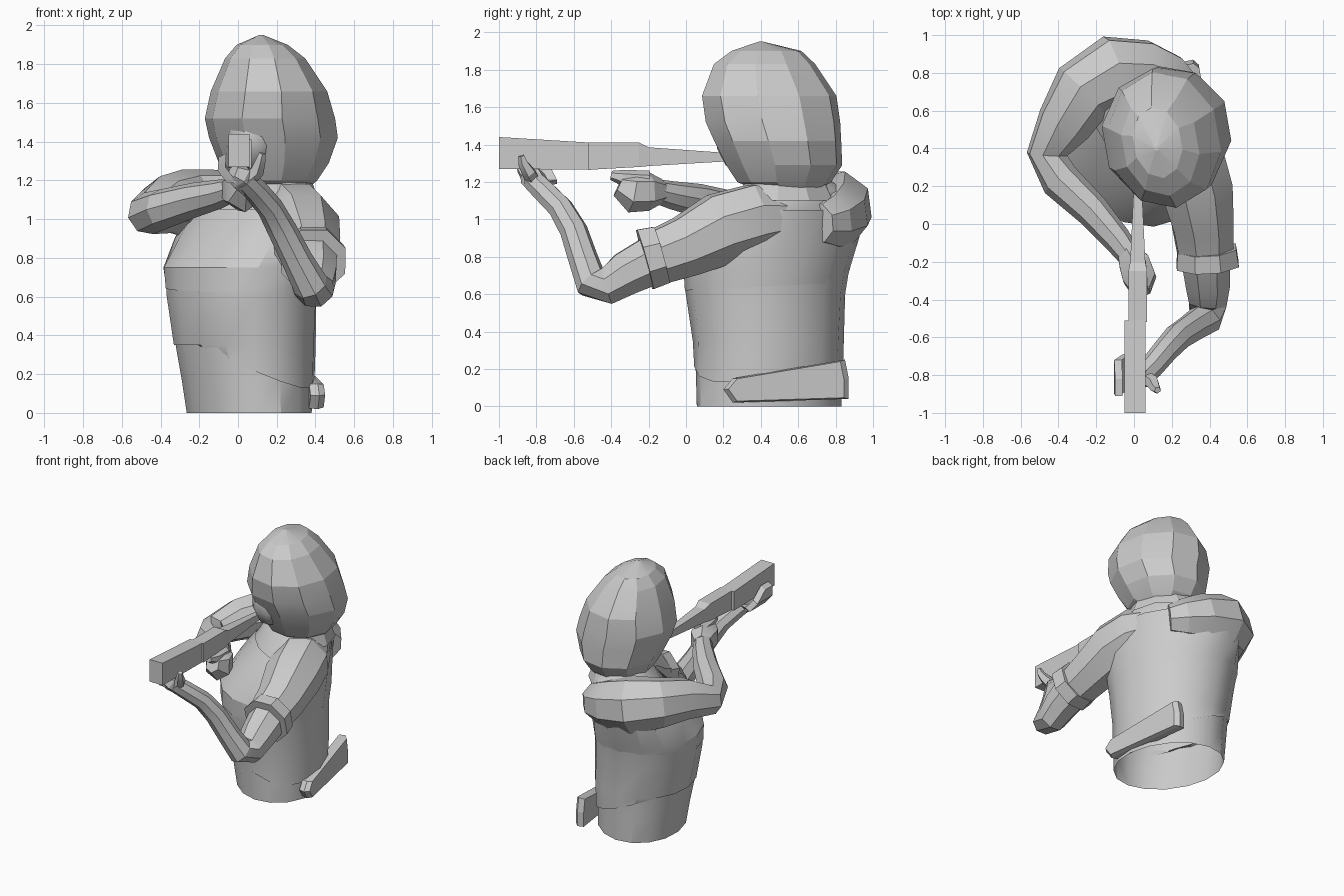
import bpy, bmesh, math
from mathutils import Vector

if "Cube" in bpy.data.objects:
    bpy.data.objects.remove(bpy.data.objects["Cube"])


def skin(name, rings, caps=(True, True), smooth=28):
    """Join a list of equal-sized point rings into one mesh."""
    bm = bmesh.new()
    vs = [[bm.verts.new(p) for p in r] for r in rings]
    n = len(rings[0])
    for a, b in zip(vs, vs[1:]):
        for i in range(n):
            j = (i + 1) % n
            bm.faces.new((a[i], a[j], b[j], b[i]))
    if caps[0]:
        bm.faces.new(vs[0][::-1])
    if caps[1]:
        bm.faces.new(vs[-1])
    bmesh.ops.recalc_face_normals(bm, faces=bm.faces[:])
    me = bpy.data.meshes.new(name)
    bm.to_mesh(me)
    bm.free()
    ob = bpy.data.objects.new(name, me)
    bpy.context.collection.objects.link(ob)
    bpy.ops.object.select_all(action='DESELECT')
    ob.select_set(True)
    bpy.context.view_layer.objects.active = ob
    if smooth:
        bpy.ops.object.shade_smooth_by_angle(angle=math.radians(smooth))
    return ob


def oval(z, cx, cy, rx, ry, turn=0, n=12, phase=0.0):
    """Horizontal oval ring, turned about z by the given degrees."""
    t = math.radians(turn)
    pts = []
    for i in range(n):
        a = 2 * math.pi * (i + phase) / n
        x, y = rx * math.cos(a), ry * math.sin(a)
        pts.append(Vector((cx + x * math.cos(t) - y * math.sin(t),
                           cy + x * math.sin(t) + y * math.cos(t), z)))
    return pts


def limb(name, path, n=8, flat=1.0, smooth=20):
    """Tube through (x, y, z, radius) points, frames carried along the path."""
    pts = [Vector(p[:3]) for p in path]
    rings, u = [], None
    for i, p in enumerate(pts):
        t = (pts[min(i + 1, len(pts) - 1)] - pts[max(i - 1, 0)]).normalized()
        u = t.cross(Vector((0, 0, 1))) if u is None else u - t * u.dot(t)
        u.normalize()
        v = u.cross(t)
        r = path[i][3]
        rings.append([p + u * r * math.cos(2 * math.pi * (k + .5) / n)
                      + v * r * flat * math.sin(2 * math.pi * (k + .5) / n)
                      for k in range(n)])
    return skin(name, rings, smooth=smooth)


def boxes(name, rows):
    """Square tube along y from (y, x0, x1, z0, z1) rows."""
    return skin(name, [[(x0, y, z0), (x1, y, z0), (x1, y, z1), (x0, y, z1)]
                       for y, x0, x1, z0, z1 in rows], smooth=0)


# Torso, open at the bottom; (z, cx, cy, half depth, half width, turn)
body = [(0, .058, .445, .308, .402, 24), (.17, .047, .443, .325, .403, 25),
        (.35, .035, .44, .348, .405, 26), (.6, .018, .425, .367, .432, 29),
        (.75, .018, .433, .375, .452, 30), (.9, .055, .485, .32, .465, 33),
        (1.05, .085, .565, .26, .43, 37), (1.15, .105, .575, .22, .35, 38),
        (1.21, .14, .565, .15, .23, 38)]
skin("torso", [oval(*r, n=16) for r in body], caps=(False, True))


def shell(name, rows, grow, hem):
    """Garment layer just outside the torso, with a shaped lower edge."""
    rings = [oval(z, cx, cy, rx + grow, ry + grow, t, n=16)
             for z, cx, cy, rx, ry, t in rows]
    for p in rings[0]:
        p.z += hem(p)
    skin(name, rings, caps=(False, False))


# Shirt hem slants down to one side, jacket stops at the ribs
shell("shirt", body[1:5], .009, lambda p: max(-.04, .08 - .4 * p.x))
shell("jacket", body[3:7], .014, lambda p: .04 + .05 * (p.y - .4))

# Collar
skin("collar", [oval(1.10, .16, .54, .24, .29, 30, 10),
                oval(1.19, .18, .54, .19, .24, 30, 10)], caps=(False, True))

# Head with hair
head = [(1.13, .20, .56, .13, .13), (1.20, .18, .525, .23, .255),
        (1.29, .185, .525, .285, .315), (1.42, .183, .49, .335, .345),
        (1.52, .165, .465, .338, .365), (1.66, .16, .445, .30, .365),
        (1.83, .14, .42, .205, .275), (1.90, .125, .43, .13, .19),
        (1.95, .12, .4, .012, .012)]
skin("head", [oval(*r, 10, 10, .5) for r in head], smooth=14)

# Face bulge
skin("face", [oval(1.43 + .2 * math.sin(a), .08, .34, .15 * math.cos(a),
                   .19 * math.cos(a), 0, 10)
              for a in [math.radians(d) for d in (-80, -45, -15, 15, 45, 80)]],
     smooth=60)

# Arm folded round to the trigger
limb("trigger_arm", [(.27, .70, .98, .11), (.19, .755, .99, .15),
                     (.06, .795, 1.02, .185), (-.10, .80, 1.055, .207),
                     (-.27, .70, 1.08, .18), (-.37, .53, 1.075, .15),
                     (-.46, .37, 1.03, .11), (-.39, .23, 1.05, .105),
                     (-.22, .07, 1.10, .09), (-.09, -.08, 1.13, .075),
                     (-.03, -.16, 1.15, .065)])
limb("trigger_hand", [(-.04, -.13, 1.15, .06), (.00, -.20, 1.15, .095),
                      (.03, -.29, 1.145, .10), (.035, -.36, 1.18, .055)], 6, 1.1)
limb("trigger_finger", [(.02, -.20, 1.21, .05), (.035, -.33, 1.22, .045),
                        (.03, -.40, 1.235, .025)], 6)

# Arm reaching forward under the barrel
limb("support_sleeve", [(.19, .62, 1.02, .13), (.285, .37, 1.0, .20),
                        (.33, .19, .95, .203), (.363, .0, .855, .172),
                        (.38, -.20, .78, .15)])
limb("cuff", [(.385, -.13, .81, .168), (.39, -.22, .785, .178)])
limb("support_forearm", [(.38, -.18, .78, .14), (.39, -.32, .71, .125),
                         (.39, -.42, .645, .107), (.375, -.505, .66, .092),
                         (.305, -.55, .79, .08), (.23, -.60, .94, .075),
                         (.165, -.67, 1.06, .068), (.09, -.76, 1.15, .064),
                         (.03, -.82, 1.21, .06)])
limb("support_palm", [(.06, -.78, 1.17, .06), (.01, -.82, 1.22, .07),
                      (-.03, -.84, 1.24, .05)], 6)

# Fingers and thumb holding the barrel
skin("support_fingers", [[(x, y0, z), (x + .04, y0, z + .02),
                          (x + .04, y1, z + .02), (x, y1, z)]
                         for x, z, y0, y1 in ((.02, 1.18, -.86, -.73),
                                              (-.06, 1.19, -.87, -.69),
                                              (-.105, 1.25, -.90, -.72),
                                              (-.10, 1.32, -.91, -.82))])
limb("support_thumb", [(.04, -.81, 1.20, .045), (.10, -.84, 1.25, .038),
                       (.115, -.87, 1.30, .028), (.125, -.88, 1.34, .018)], 5)

# Rifle
boxes("rifle_barrel", [(-1, -.05, .06, 1.27, 1.44), (-.51, -.05, .06, 1.265, 1.41)])
boxes("rifle_stock", [(-.52, -.03, .07, 1.265, 1.41), (-.25, -.03, .07, 1.28, 1.41),
                      (-.20, -.02, .06, 1.285, 1.385), (.22, .0, .04, 1.31, 1.355)])

# Sheath hanging at the hip, slanting round to the back
outline = [(.20, .09), (.25, .15), (.85, .25), (.87, .15), (.87, .04), (.25, .02)]
hip = lambda y: .385 - .16 * (y - .2)
skin("hip_sheath", [[(hip(y) + d, y * k + .54 * (1 - k), z * k + .12 * (1 - k))
                     for y, z in outline]
                    for d, k in ((-.01, .97), (.035, 1), (.065, .92))], smooth=0)
